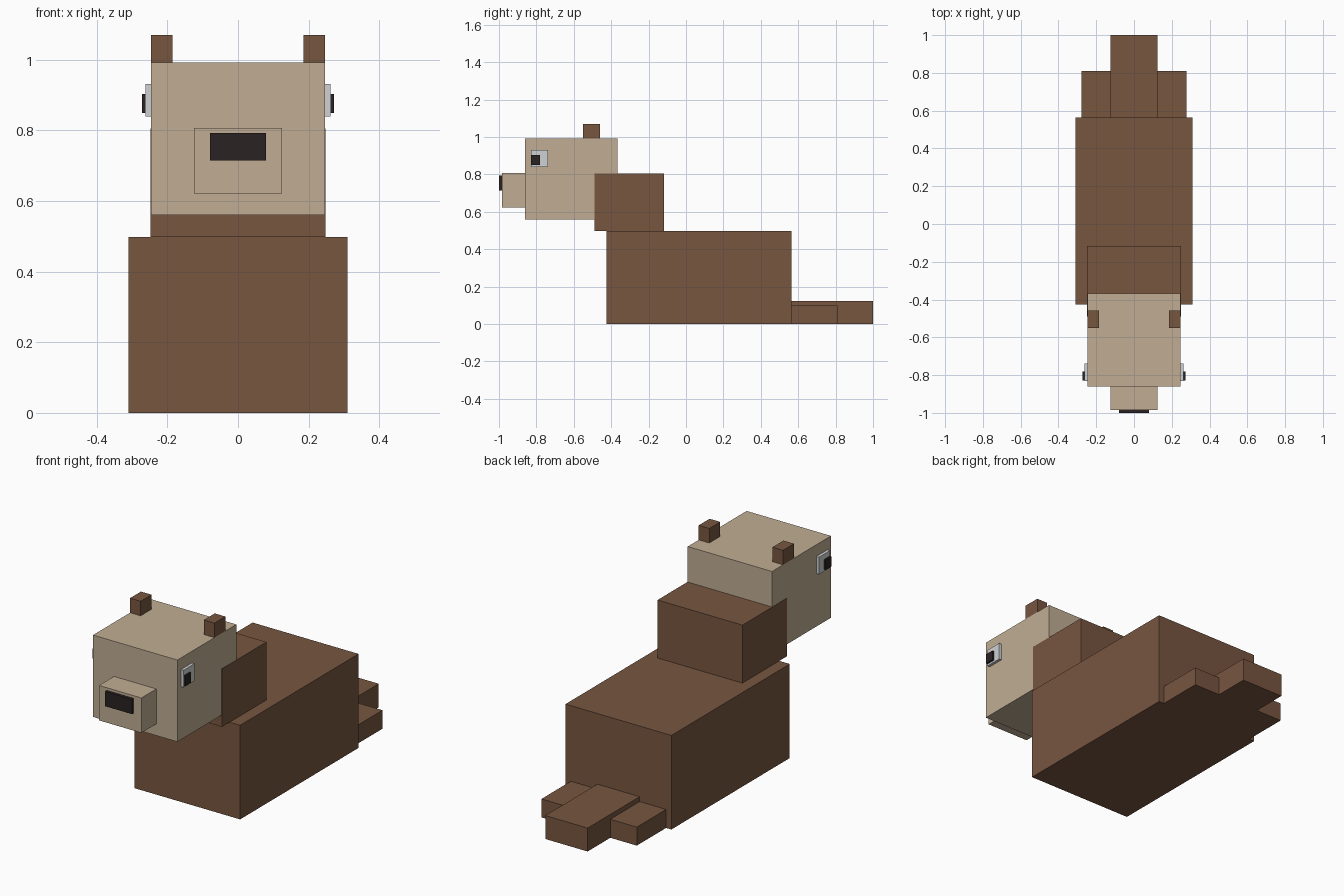
import bpy
import bmesh

cube = bpy.data.objects.get("Cube")
if cube:
    bpy.data.objects.remove(cube, do_unlink=True)


def material(name, rgb):
    m = bpy.data.materials.new(name)
    m.use_nodes = True
    m.diffuse_color = (*rgb, 1)
    m.node_tree.nodes["Principled BSDF"].inputs["Base Color"].default_value = (*rgb, 1)
    return m


brown = material("brown fur", (0.185, 0.093, 0.051))
tan = material("tan fur", (0.533, 0.420, 0.296))
black = material("dark nose", (0.024, 0.016, 0.016))
white = material("eye white", (0.62, 0.64, 0.65))


def box(name, x, y, z, mat, mirrored=False):
    """Box from (min, max) ranges, optionally mirrored across x = 0."""
    bm = bmesh.new()
    bmesh.ops.create_cube(bm, size=1)
    for v in bm.verts:
        v.co = [r[0] if c < 0 else r[1] for c, r in zip(v.co, (x, y, z))]
    mesh = bpy.data.meshes.new(name)
    bm.to_mesh(mesh)
    bm.free()
    mesh.materials.append(mat)
    obj = bpy.data.objects.new(name, mesh)
    bpy.context.collection.objects.link(obj)
    if mirrored:
        mod = obj.modifiers.new("Mirror", 'MIRROR')
        mod.use_mirror_merge = False
    return obj


# Body, neck (a hair wider than the head, so its sides stay on top) and tail
box("body", (-0.31, 0.31), (-0.425, 0.565), (0, 0.498), brown)
box("neck", (-0.2485, 0.2485), (-0.49, -0.117), (0.498, 0.805), brown)
box("tail", (-0.124, 0.124), (0.565, 1.0), (0, 0.124), brown)

# Head
box("head", (-0.247, 0.247), (-0.86, -0.367), (0.56, 0.993), tan)
box("muzzle", (-0.124, 0.124), (-0.985, -0.86), (0.622, 0.807), tan)
box("nose", (-0.079, 0.079), (-1.0, -0.985), (0.715, 0.793), black)

# Mirrored pairs
box("ears", (0.185, 0.247), (-0.55, -0.459), (0.993, 1.07), brown, True)
box("eye_whites", (0.247, 0.262), (-0.83, -0.738), (0.84, 0.931), white, True)
box("pupils", (0.262, 0.272), (-0.828, -0.78), (0.85, 0.903), black, True)
box("hind_feet", (0.124, 0.279), (0.565, 0.81), (0, 0.098), brown, True)
